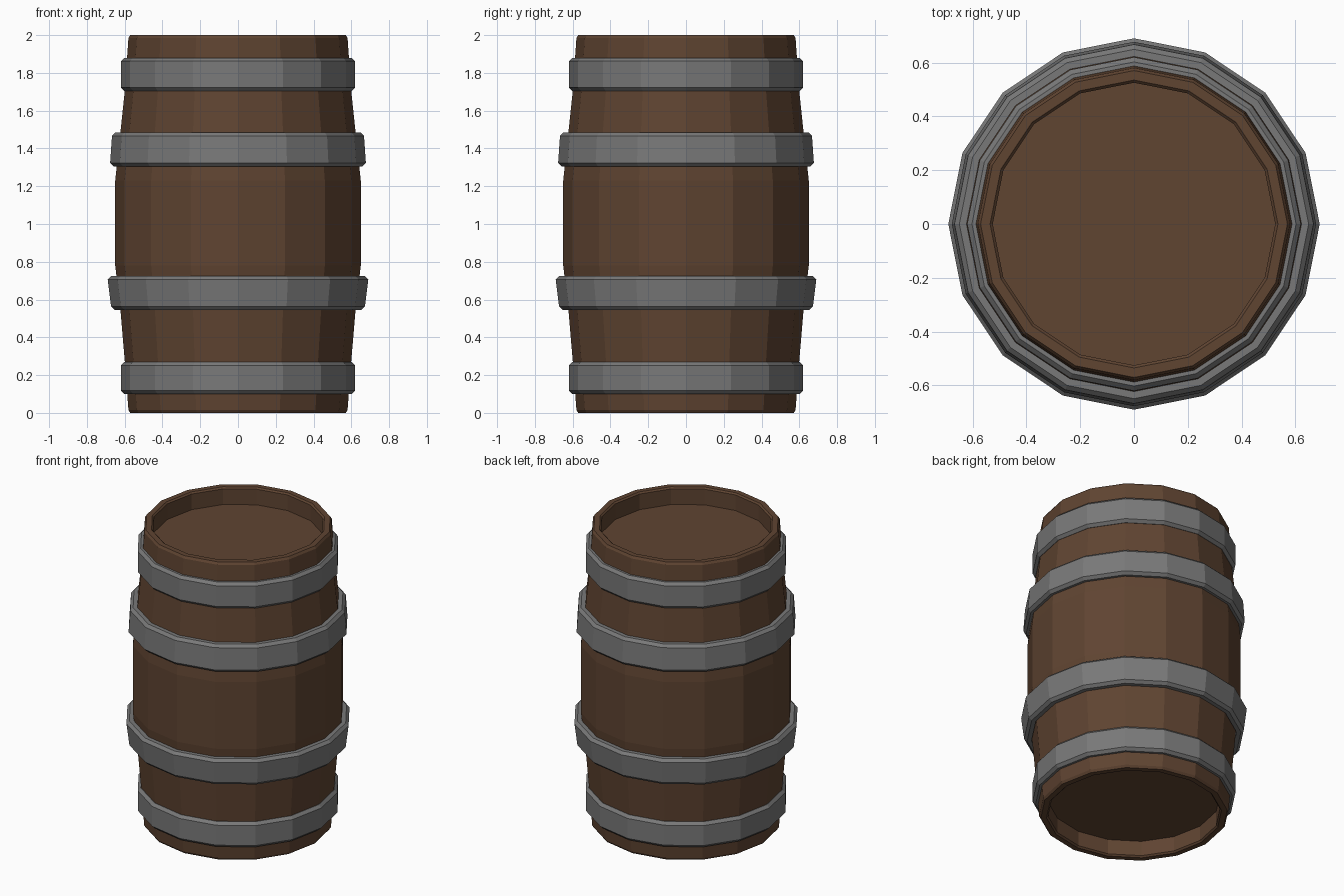
import bpy, bmesh, math

if "Cube" in bpy.data.objects:
    bpy.data.objects.remove(bpy.data.objects["Cube"])

SIDES = 16


def material(name, rgb):
    m = bpy.data.materials.new(name)
    m.diffuse_color = (*rgb, 1)
    m.use_nodes = True
    m.node_tree.nodes["Principled BSDF"].inputs["Base Color"].default_value = m.diffuse_color
    return m


def lathe(name, profile, mat, closed=True):
    """Revolve (radius, z) points around z; a zero radius becomes a pole cap."""
    bm = bmesh.new()
    rings = []
    for r, z in profile:
        rings.append([bm.verts.new((r * math.cos(2 * math.pi * i / SIDES),
                                    r * math.sin(2 * math.pi * i / SIDES), z))
                      for i in range(SIDES)])
    pairs = list(zip(rings, rings[1:]))
    if closed:
        pairs.append((rings[-1], rings[0]))
    for a, b in pairs:
        for i in range(SIDES):
            j = (i + 1) % SIDES
            bm.faces.new((a[i], a[j], b[j], b[i]))
    if not closed:
        bm.faces.new(rings[0])
        bm.faces.new(rings[-1])
    bmesh.ops.recalc_face_normals(bm, faces=bm.faces)
    me = bpy.data.meshes.new(name)
    bm.to_mesh(me)
    bm.free()
    me.materials.append(mat)
    ob = bpy.data.objects.new(name, me)
    bpy.context.collection.objects.link(ob)
    return ob


wood = material("wood", (0.115, 0.058, 0.031))
iron = material("iron", (0.19, 0.19, 0.19))

# Wooden body with recessed heads at both ends
lathe("barrel_body", [
    (0.525, 0.11), (0.525, 0.01), (0.535, 0.0), (0.57, 0.0), (0.58, 0.015),
    (0.60, 0.28), (0.622, 0.54), (0.65, 0.78), (0.65, 1.23),
    (0.622, 1.49), (0.60, 1.70), (0.58, 1.985), (0.57, 2.0),
    (0.535, 2.0), (0.525, 1.99), (0.525, 1.885)], wood, closed=False)


def hoop(name, z0, z1, r0, r1, t=0.045, b=0.018):
    """Flat iron band with bevelled outer edges and slight taper."""
    lathe(name, [(r0 - t, z0), (r0 - b, z0), (r0, z0 + b),
                 (r1, z1 - b), (r1 - b, z1), (r1 - t, z1)], iron)


# Iron hoops, bottom to top
hoop("hoop_bottom", 0.10, 0.27, 0.62, 0.62)
hoop("hoop_lower", 0.545, 0.725, 0.672, 0.69)
hoop("hoop_upper", 1.305, 1.485, 0.677, 0.667)
hoop("hoop_top", 1.705, 1.88, 0.62, 0.62)
